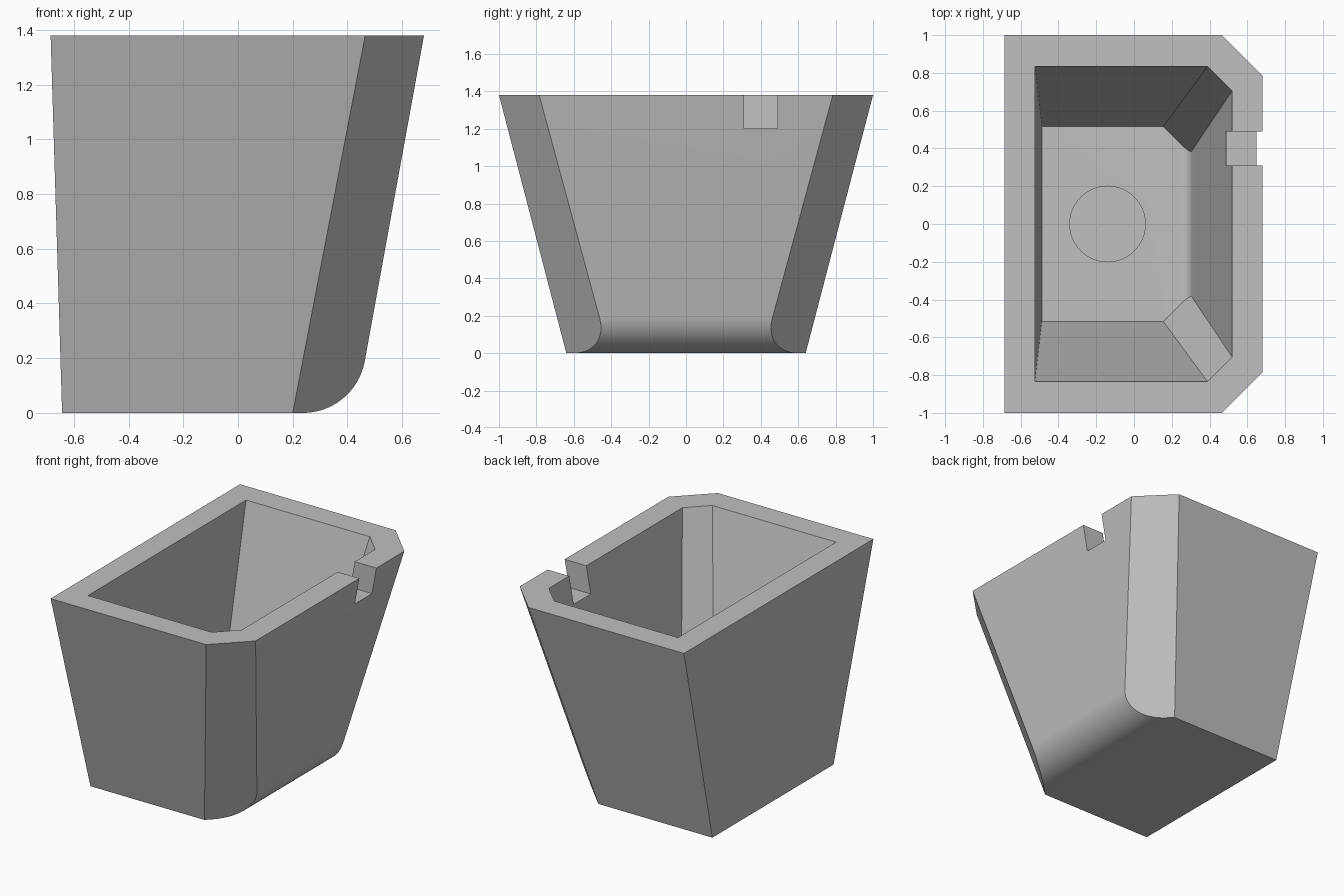
import bpy, bmesh, math
from mathutils import Vector

if "Cube" in bpy.data.objects:
    bpy.data.objects.remove(bpy.data.objects["Cube"])

HEIGHT = 1.38
LEAN_X, LEAN_Y, LEAN_BACK = 0.182 / 1.1662 * 1.0, 0.261, 0.0304
LEAN_X = 0.16

grey = bpy.data.materials.new("plain grey")
grey.use_nodes = True
colour = (0.53, 0.53, 0.53, 1)
grey.diffuse_color = colour
grey.node_tree.nodes["Principled BSDF"].inputs["Base Color"].default_value = colour


def finish(name, bm):
    bmesh.ops.recalc_face_normals(bm, faces=bm.faces)
    mesh = bpy.data.meshes.new(name)
    bm.to_mesh(mesh)
    bm.free()
    obj = bpy.data.objects.new(name, mesh)
    bpy.context.collection.objects.link(obj)
    mesh.materials.append(grey)
    return obj


def tub_solid(name, floor, top, x_back, x_front, x_cut, y_side, radius):
    """Leaning side profile with one rounded lower edge, trimmed by the sloping walls.
    Sizes are given at the rim (z = HEIGHT)."""
    tilt = math.atan2(x_front - (x_front - 0.182 * HEIGHT), HEIGHT)
    x_at = lambda z: x_front - 0.182 * (HEIGHT - z)
    back_at = lambda z: x_back + LEAN_BACK * (HEIGHT - z)
    # Rounded lower edge between floor and leaning wall
    reach = radius * math.tan((math.pi / 2 - tilt) / 2)
    cx, cz = x_at(floor) - reach, floor + radius
    steps = 20
    profile = [(back_at(top), top), (back_at(floor), floor)]
    for i in range(steps + 1):
        a = -math.pi / 2 + (math.pi / 2 - tilt) * i / steps
        profile.append((cx + radius * math.cos(a), cz + radius * math.sin(a)))
    profile.append((x_at(top), top))

    bm = bmesh.new()
    face = bm.faces.new([bm.verts.new((x, -2, z)) for x, z in profile])
    grown = bmesh.ops.extrude_face_region(bm, geom=[face])["geom"]
    bmesh.ops.translate(bm, vec=(0, 4, 0), verts=[v for v in grown if isinstance(v, bmesh.types.BMVert)])

    # Trim the two sloping ends and the two chamfered corners
    chamfer_lean = 0.453
    for s in (1, -1):
        for point, normal in (((0, s * y_side, HEIGHT), (0, s, -LEAN_Y)),
                              ((x_cut, s * y_side, HEIGHT), (1, s, -chamfer_lean))):
            cut = bmesh.ops.bisect_plane(bm, geom=bm.verts[:] + bm.edges[:] + bm.faces[:],
                                         plane_co=Vector(point), plane_no=Vector(normal).normalized(),
                                         clear_outer=True)
            rim = [e for e in cut["geom_cut"] if isinstance(e, bmesh.types.BMEdge)]
            bmesh.ops.contextual_create(bm, geom=rim)
    return finish(name, bm)


def subtract(target, cutter):
    mod = target.modifiers.new(cutter.name, "BOOLEAN")
    mod.operation, mod.solver, mod.object = "DIFFERENCE", "EXACT", cutter
    bpy.context.view_layer.objects.active = target
    bpy.ops.object.modifier_apply(modifier=mod.name)
    bpy.data.objects.remove(cutter)


# Outer shell and hollow
tub = tub_solid("tub", 0, HEIGHT, -0.685, 0.68, 0.465, 1.0, 0.23)
subtract(tub, tub_solid("hollow", 0.155, HEIGHT + 0.1, -0.525, 0.52, 0.39, 0.835, 0.06))

# Notch through the front rim
bm = bmesh.new()
bmesh.ops.create_cube(bm, size=1)
bmesh.ops.scale(bm, vec=(0.5, 0.18, 0.4), verts=bm.verts)
bmesh.ops.translate(bm, vec=(0.6, 0.4, 1.4), verts=bm.verts)
subtract(tub, finish("notch", bm))

# Shallow round recess in the floor
bm = bmesh.new()
bmesh.ops.create_cone(bm, cap_ends=True, segments=64, radius1=0.2, radius2=0.2, depth=0.1)
bmesh.ops.translate(bm, vec=(-0.14, 0, 0.185), verts=bm.verts)
subtract(tub, finish("floor_recess", bm))

# Soft shading on the rounded edge only
bpy.ops.object.select_all(action="DESELECT")
tub.select_set(True)
bpy.context.view_layer.objects.active = tub
bpy.ops.object.shade_smooth_by_angle(angle=math.radians(20))
